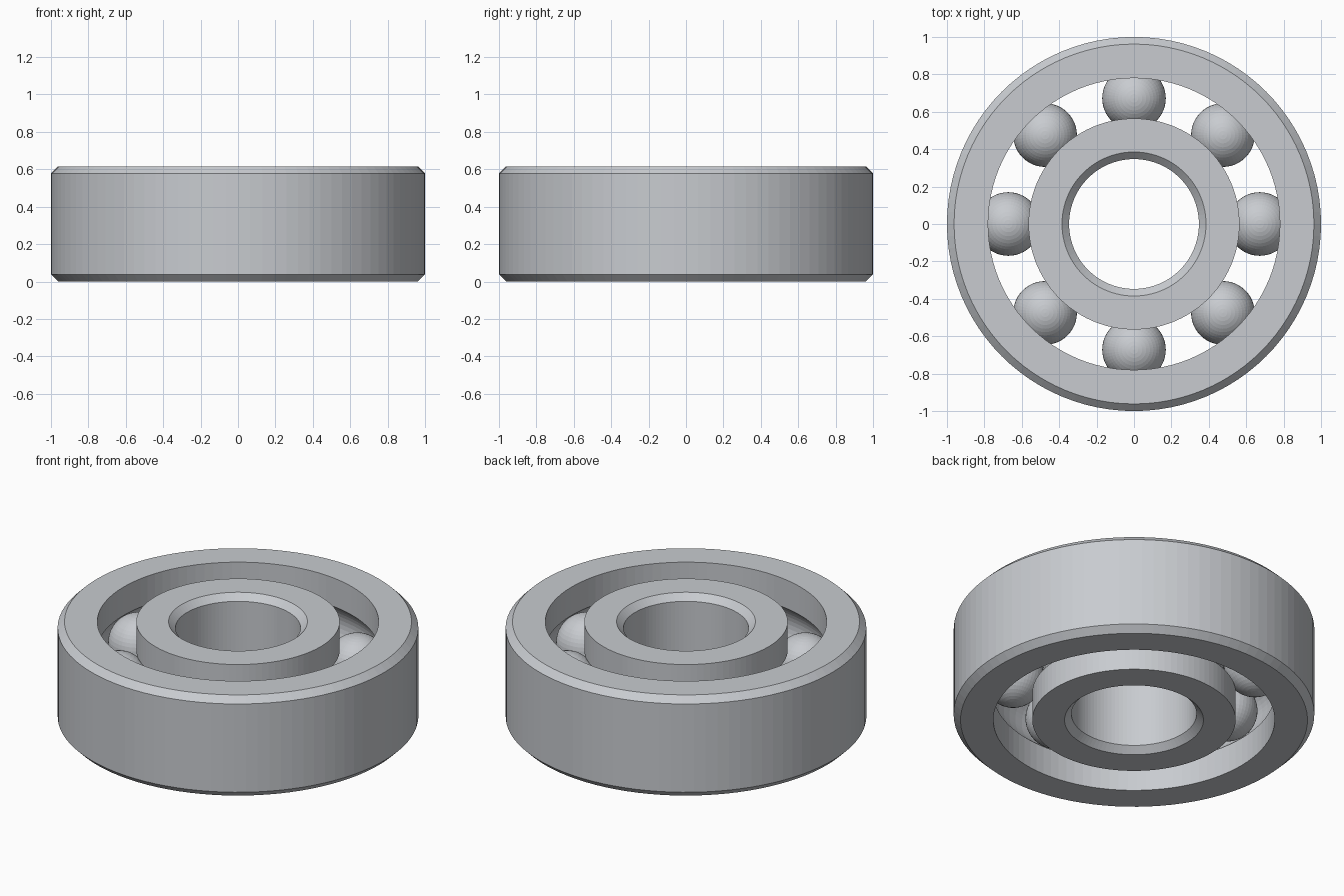
import bpy
import bmesh
from math import sin, cos, pi, asin
from mathutils import Matrix

cube = bpy.data.objects.get("Cube")
if cube:
    bpy.data.objects.remove(cube)

HEIGHT = 0.616
MID = HEIGHT / 2
CHAMFER = 0.038
OUTER_R, OUTER_BORE = 1.0, 0.78
INNER_R, INNER_BORE = 0.564, 0.347
PITCH = (OUTER_BORE + INNER_R) / 2
BALL_R = 0.17
SEGMENTS = 96

steel = bpy.data.materials.new("steel grey")
steel.use_nodes = True
colour = (0.58, 0.60, 0.63, 1)
steel.diffuse_color = colour
steel.node_tree.nodes["Principled BSDF"].inputs["Base Color"].default_value = colour


def add_object(name, bm):
    bmesh.ops.recalc_face_normals(bm, faces=bm.faces)
    mesh = bpy.data.meshes.new(name)
    bm.to_mesh(mesh)
    bm.free()
    mesh.materials.append(steel)
    obj = bpy.data.objects.new(name, mesh)
    bpy.context.collection.objects.link(obj)
    return obj


def lathe(name, profile):
    """Revolve a closed (radius, height) profile around z."""
    bm = bmesh.new()
    rings = []
    for i in range(SEGMENTS):
        a = 2 * pi * i / SEGMENTS
        rings.append([bm.verts.new((r * cos(a), r * sin(a), z)) for r, z in profile])
    n = len(profile)
    for i, ring in enumerate(rings):
        after = rings[(i + 1) % SEGMENTS]
        for j in range(n):
            k = (j + 1) % n
            bm.faces.new((ring[j], after[j], after[k], ring[k]))
    return add_object(name, bm)


def race_profile(plain_r, grooved_r):
    """Chamfered edges on the plain side, a ball groove on the other."""
    side = 1 if plain_r > grooved_r else -1
    inset = plain_r - side * CHAMFER
    profile = [(grooved_r, 0), (inset, 0), (plain_r, CHAMFER),
               (plain_r, HEIGHT - CHAMFER), (inset, HEIGHT), (grooved_r, HEIGHT)]
    groove_r = BALL_R + 0.002
    half = pi / 2 - asin(abs(grooved_r - PITCH) / groove_r)
    steps = 12
    for i in range(steps + 1):
        a = half - 2 * half * i / steps
        profile.append((PITCH + side * groove_r * cos(a), MID + groove_r * sin(a)))
    return profile


# Inner and outer races
lathe("outer_race", race_profile(OUTER_R, OUTER_BORE))
lathe("inner_race", race_profile(INNER_BORE, INNER_R))

# Eight balls between the races
for i in range(8):
    a = 2 * pi * i / 8
    bm = bmesh.new()
    bmesh.ops.create_uvsphere(
        bm, u_segments=48, v_segments=24, radius=BALL_R,
        matrix=Matrix.Translation((PITCH * cos(a), PITCH * sin(a), MID)))
    add_object(f"ball_{i + 1}", bm)
